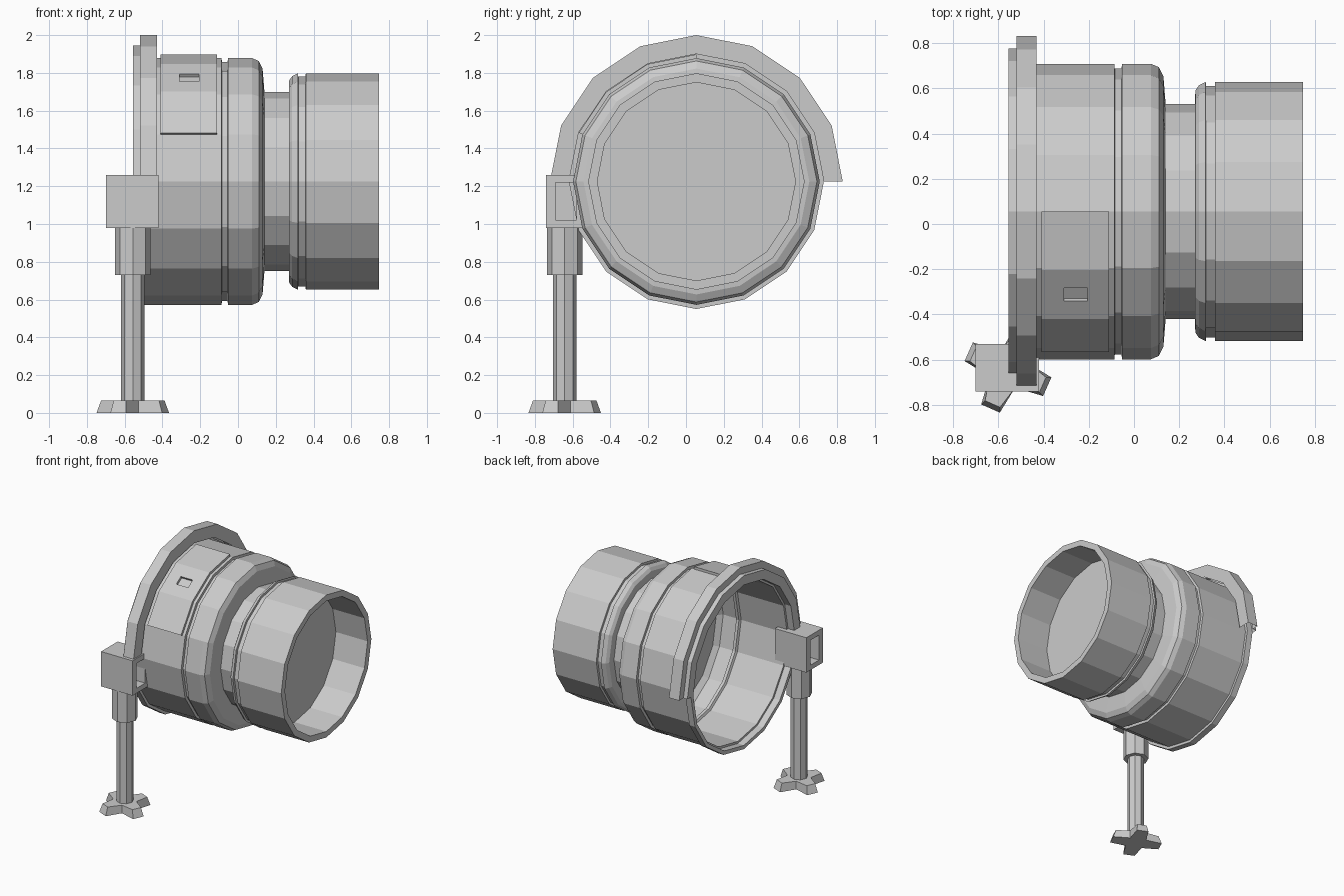
import bpy, bmesh
from math import cos, sin, radians, pi
from mathutils import Matrix, Vector

if "Cube" in bpy.data.objects:
    bpy.data.objects.remove(bpy.data.objects["Cube"])

CY, CZ = 0.055, 1.225      # barrel axis, running along x
STEP = radians(22.5)       # 16-sided barrel


def finish(bm, name):
    bmesh.ops.remove_doubles(bm, verts=bm.verts, dist=1e-5)
    bmesh.ops.recalc_face_normals(bm, faces=bm.faces)
    mesh = bpy.data.meshes.new(name)
    bm.to_mesh(mesh)
    bm.free()
    ob = bpy.data.objects.new(name, mesh)
    bpy.context.collection.objects.link(ob)
    return ob


def lathe(name, profile, first=0, count=16, loop=True):
    """Sweep an (x, radius) profile around the barrel axis; closed part turns get end caps."""
    bm = bmesh.new()
    full = count == 16
    rings = []
    for i in range(count if full else count + 1):
        a = (first + i) * STEP
        rings.append([bm.verts.new((x, CY + r * cos(a), CZ + r * sin(a))) for x, r in profile])
    n = len(profile)
    for i in range(count):
        a, b = rings[i], rings[(i + 1) % len(rings)]
        for j in range(n if loop else n - 1):
            k = (j + 1) % n
            bm.faces.new((a[j], a[k], b[k], b[j]))
    if loop and not full:
        bm.faces.new(rings[0])
        bm.faces.new(rings[-1])
    return finish(bm, name)


def box(name, center, size, rot=None):
    bm = bmesh.new()
    m = Matrix.Translation(center) @ (rot or Matrix()) @ Matrix.Diagonal((*size, 1))
    bmesh.ops.create_cube(bm, size=1, matrix=m)
    return finish(bm, name)


def prism(name, x, y, z0, z1, r, sides):
    bm = bmesh.new()
    bmesh.ops.create_cone(bm, cap_ends=True, segments=sides, radius1=r, radius2=r, depth=z1 - z0,
                          matrix=Matrix.Translation((x, y, (z0 + z1) / 2)))
    return finish(bm, name)


def cut(ob, cutter):
    mod = ob.modifiers.new("cut", 'BOOLEAN')
    mod.operation, mod.solver, mod.object = 'DIFFERENCE', 'EXACT', cutter
    cutter.hide_render = True
    cutter.hide_viewport = True
    cutter.display_type = 'WIRE'


# Barrel shell: inside from the lens back to the rear rim, then the outside to the front rim
lathe("barrel", [
    (0.455, 0), (0.455, 0.525), (0.295, 0.525), (0.285, 0.45), (0.115, 0.45), (0.105, 0.59),
    (0.07, 0.628), (-0.05, 0.628), (-0.058, 0.61), (-0.082, 0.61), (-0.09, 0.628),
    (-0.5, 0.628), (-0.5, 0.645), (-0.555, 0.645), (-0.555, 0.675), (-0.505, 0.675), (-0.505, 0.653),
    (-0.087, 0.653), (-0.085, 0.632), (-0.055, 0.632), (-0.053, 0.653), (0.075, 0.653),
    (0.11, 0.638), (0.13, 0.598), (0.14, 0.475), (0.27, 0.475), (0.271, 0.535), (0.287, 0.558),
    (0.317, 0.573), (0.319, 0.556), (0.357, 0.556), (0.359, 0.573), (0.747, 0.573),
    (0.747, 0.525), (0.465, 0.525), (0.465, 0)], loop=False)

# Stepped half-round arch around the rear, an open shell
lathe("rear_arch", [(-0.555, 0.675), (-0.555, 0.72), (-0.52, 0.72), (-0.52, 0.775),
                    (-0.43, 0.775), (-0.43, 0.675)], 0, 8, loop=False)

# Raised side panel with a small slot
panel = lathe("side_panel", [(-0.41, 0.64), (-0.41, 0.673), (-0.11, 0.673), (-0.11, 0.64)], 4, 3)
ang = 5.5 * STEP
ap = 0.673 * cos(STEP / 2)
slot = box("slot_cutter", (-0.258, CY + ap * cos(ang), CZ + ap * sin(ang)),
           (0.105, 0.04, 0.07), Matrix.Rotation(ang, 4, 'X'))
cut(panel, slot)

# Bracket block with a pocket in each end
block = box("bracket_block", (-0.56, -0.635, 1.12), (0.28, 0.21, 0.28))
for name, x, depth in (("pocket_cutter_front", -0.42, 0.12), ("pocket_cutter_rear", -0.70, 0.09)):
    cut(block, box(name, (x, -0.635, 1.12), (2 * depth, 0.11, 0.2)))

# Leg: sleeve and pole
LX, LY = -0.557, -0.642
prism("leg_sleeve", LX, LY, 0.73, 0.985, 0.095, 8)
prism("leg_pole", LX, LY, 0.03, 0.75, 0.063, 8)

# Star foot, four arms tapering towards the top
bm = bmesh.new()
layers = []
for z, length, w in ((0, 0.19, 0.045), (0.065, 0.168, 0.036)):
    ring = []
    for k in range(4):
        turn = Matrix.Rotation(radians(66) + k * pi / 2, 4, 'Z')
        for px, py in ((0.062, -0.062), (length, -w), (length, w)):
            ring.append(bm.verts.new(Vector((LX, LY, z)) + turn @ Vector((px, py, 0))))
    layers.append(ring)
for i in range(12):
    j = (i + 1) % 12
    bm.faces.new((layers[0][i], layers[0][j], layers[1][j], layers[1][i]))
bm.faces.new(layers[0])
bm.faces.new(layers[1])
finish(bm, "foot")
